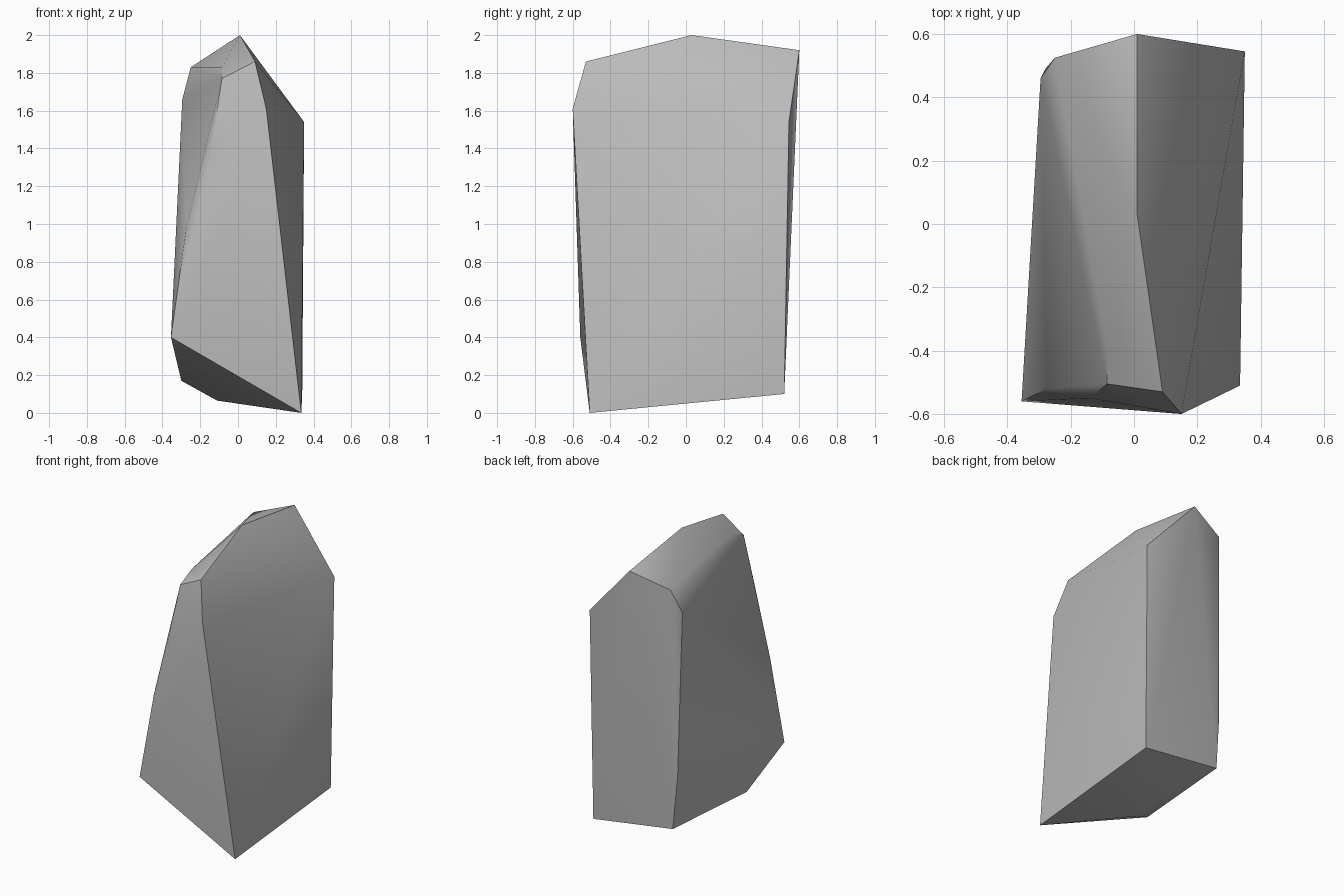
import bpy
import bmesh
import math

# Remove the default cube
cube = bpy.data.objects.get("Cube")
if cube:
    bpy.data.objects.remove(cube, do_unlink=True)

# Stone material
stone = bpy.data.materials.new("grey_stone")
stone.use_nodes = True
colour = (0.5, 0.5, 0.5, 1)
stone.diffuse_color = colour
stone.node_tree.nodes["Principled BSDF"].inputs["Base Color"].default_value = colour

# Corners of the chipped block, grouped by where they sit
base_corners = [(.335, -.51, 0), (.34, .52, .1), (-.11, -.14, .065),
                (-.3, -.23, .17), (-.25, .5, .18)]
side_corners = [(-.355, -.56, .4), (-.28, .49, .56), (-.275, -.52, .97),
                (-.14, -.55, 1.41), (.35, .545, 1.54), (.15, -.6, 1.61),
                (-.295, .46, 1.66)]
top_corners = [(-.085, -.505, 1.77), (-.085, -.38, 1.83), (-.25, .525, 1.83),
               (.09, -.53, 1.86), (.01, .6, 1.92), (.01, .03, 2)]

# Wrap the corners in a faceted convex shell
bm = bmesh.new()
for corner in base_corners + side_corners + top_corners:
    bm.verts.new(corner)
bmesh.ops.convex_hull(bm, input=bm.verts[:])
bmesh.ops.recalc_face_normals(bm, faces=bm.faces[:])
mesh = bpy.data.meshes.new("rock")
bm.to_mesh(mesh)
bm.free()
mesh.materials.append(stone)

rock = bpy.data.objects.new("rock", mesh)
bpy.context.collection.objects.link(rock)

# Soften shallow creases, keep the hard chipped edges
bpy.ops.object.select_all(action="DESELECT")
rock.select_set(True)
bpy.context.view_layer.objects.active = rock
bpy.ops.object.shade_smooth_by_angle(angle=math.radians(30))
